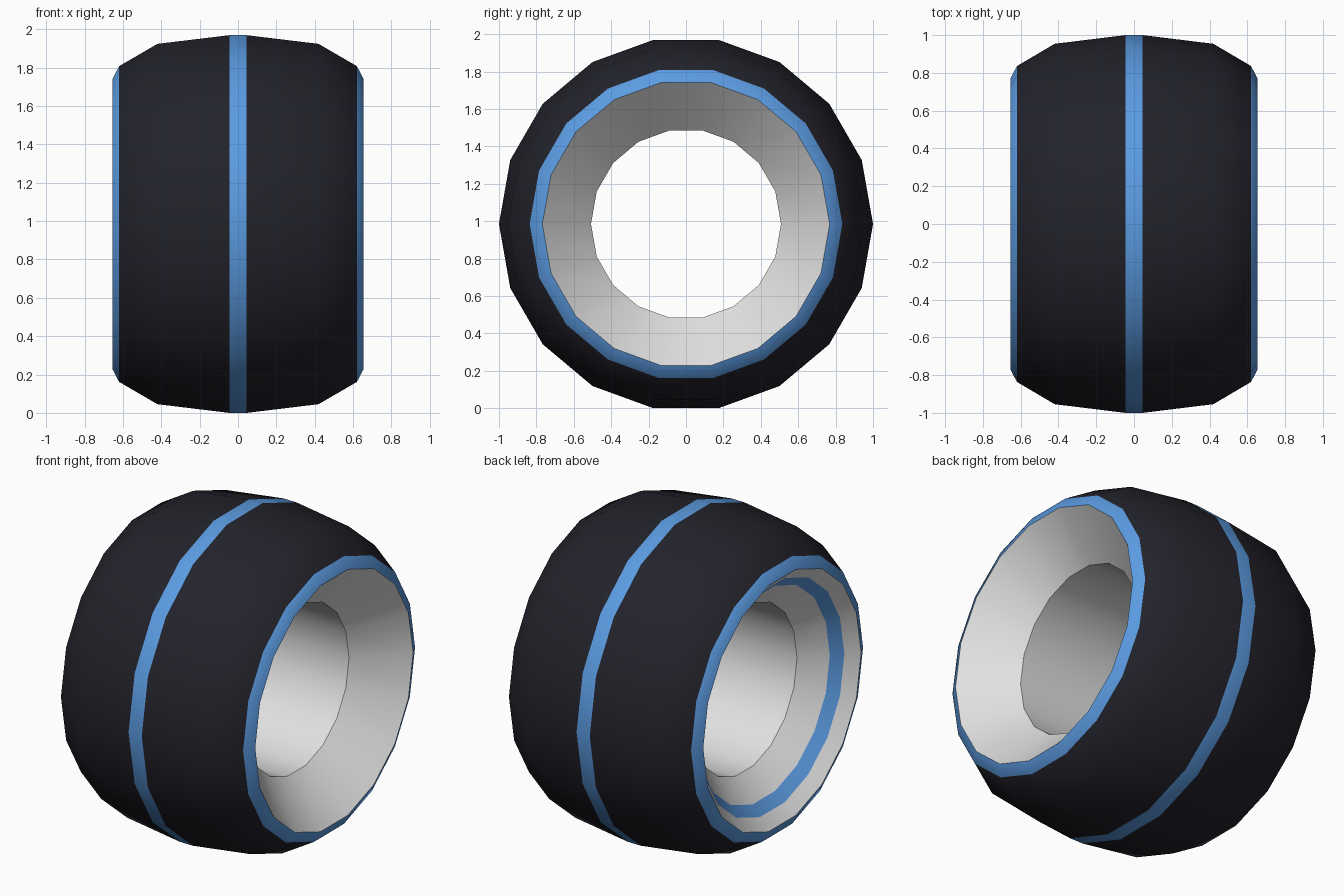
import bpy, math

if "Cube" in bpy.data.objects:
    bpy.data.objects.remove(bpy.data.objects["Cube"])

SIDES = 18
CENTRE_Z = math.cos(math.radians(10))


def material(name, rgb):
    m = bpy.data.materials.new(name)
    m.diffuse_color = (*rgb, 1)
    m.use_nodes = True
    m.node_tree.nodes["Principled BSDF"].inputs["Base Color"].default_value = m.diffuse_color
    return m


DARK = material("dark rubber", (0.016, 0.016, 0.024))
BLUE = material("blue trim", (0.105, 0.33, 0.76))
WHITE = material("light grey wheel", (0.75, 0.75, 0.75))


def lathe(name, profile, mats, bands):
    """Spin (x, radius) points about the x axis; bands gives a material per strip."""
    verts, faces, idx = [], [], []
    for x, r in profile:
        for j in range(SIDES):
            a = 2 * math.pi * j / SIDES
            verts.append((x, r * math.cos(a), CENTRE_Z + r * math.sin(a)))
    for p in range(len(profile) - 1):
        for j in range(SIDES):
            k = (j + 1) % SIDES
            faces.append((p * SIDES + j, p * SIDES + k,
                          (p + 1) * SIDES + k, (p + 1) * SIDES + j))
            idx.append(bands[p])
    me = bpy.data.meshes.new(name)
    me.from_pydata(verts, [], faces)
    for m in mats:
        me.materials.append(m)
    for f, i in zip(me.polygons, idx):
        f.material_index = i
    ob = bpy.data.objects.new(name, me)
    bpy.context.collection.objects.link(ob)
    bpy.ops.object.select_all(action='DESELECT')
    ob.select_set(True)
    bpy.context.view_layer.objects.active = ob
    bpy.ops.object.shade_smooth_by_angle(angle=math.radians(40))
    return ob


# Tyre: mirrored profile with a blue centre stripe and blue side rims
half = [(0.045, 1.0), (0.42, 0.954), (0.62, 0.836), (0.655, 0.768)]
tyre_profile = [(-x, r) for x, r in reversed(half)] + half
lathe("tyre", tyre_profile, [DARK, BLUE], [1, 0, 0, 1, 0, 0, 1])

# Wheel lining: cone, bore, and a far cone carrying one blue ring
lining = [(0.655, 0.768), (0.40, 0.508), (-0.40, 0.508),
          (-0.53, 0.641), (-0.588, 0.70), (-0.655, 0.768)]
lathe("wheel_lining", lining, [WHITE, BLUE], [0, 0, 0, 1, 0])
